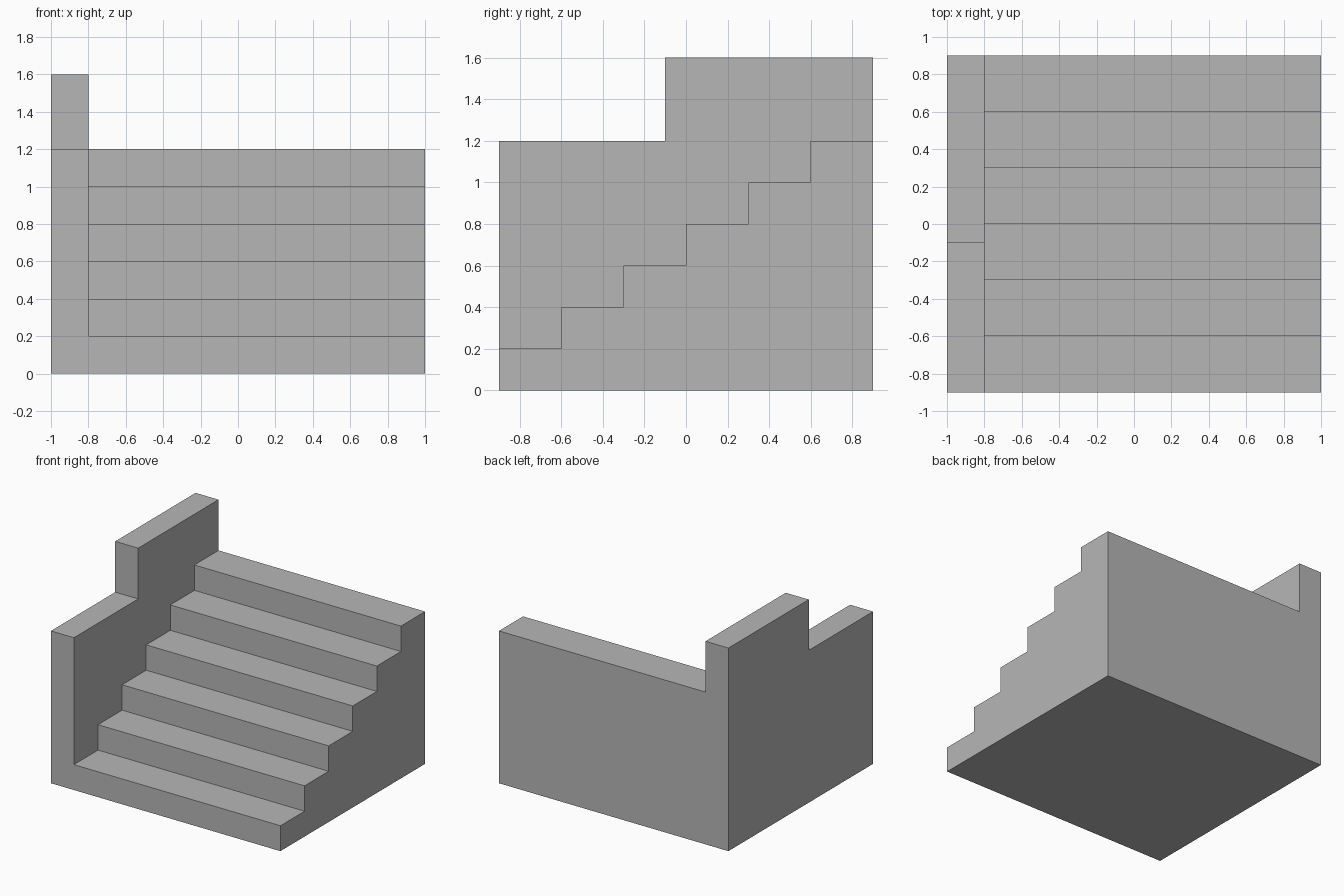
import bpy
import bmesh

cube = bpy.data.objects.get("Cube")
if cube:
    bpy.data.objects.remove(cube, do_unlink=True)

stone = bpy.data.materials.new("grey_stone")
stone.use_nodes = True
grey = (0.47, 0.47, 0.47, 1)
stone.diffuse_color = grey
stone.node_tree.nodes["Principled BSDF"].inputs["Base Color"].default_value = grey


def extrude_profile(name, profile, x_start, x_end):
    """Extrude a (y, z) side profile along x into a solid."""
    bm = bmesh.new()
    face = bm.faces.new([bm.verts.new((x_start, y, z)) for y, z in profile])
    result = bmesh.ops.extrude_face_region(bm, geom=[face])
    moved = [v for v in result["geom"] if isinstance(v, bmesh.types.BMVert)]
    bmesh.ops.translate(bm, verts=moved, vec=(x_end - x_start, 0, 0))
    bmesh.ops.recalc_face_normals(bm, faces=bm.faces)
    mesh = bpy.data.meshes.new(name)
    bm.to_mesh(mesh)
    bm.free()
    mesh.materials.append(stone)
    obj = bpy.data.objects.new(name, mesh)
    bpy.context.collection.objects.link(obj)
    return obj


STEPS, RISE, TREAD = 6, 0.2, 0.3
FRONT, BACK = -0.9, 0.9
WALL_OUTER, WALL_INNER, STAIR_END = -1.0, -0.8, 1.0

# Solid flight of steps
stair_profile = [(BACK, 0), (FRONT, 0)]
for i in range(STEPS):
    y, z = FRONT + i * TREAD, (i + 1) * RISE
    stair_profile += [(y, z), (y + TREAD, z)]
extrude_profile("stair_flight", stair_profile, WALL_INNER, STAIR_END)

# Side wall with a raised rear section
wall_profile = [(BACK, 0), (FRONT, 0), (FRONT, 1.2),
                (-0.1, 1.2), (-0.1, 1.6), (BACK, 1.6)]
extrude_profile("side_wall", wall_profile, WALL_OUTER, WALL_INNER)
